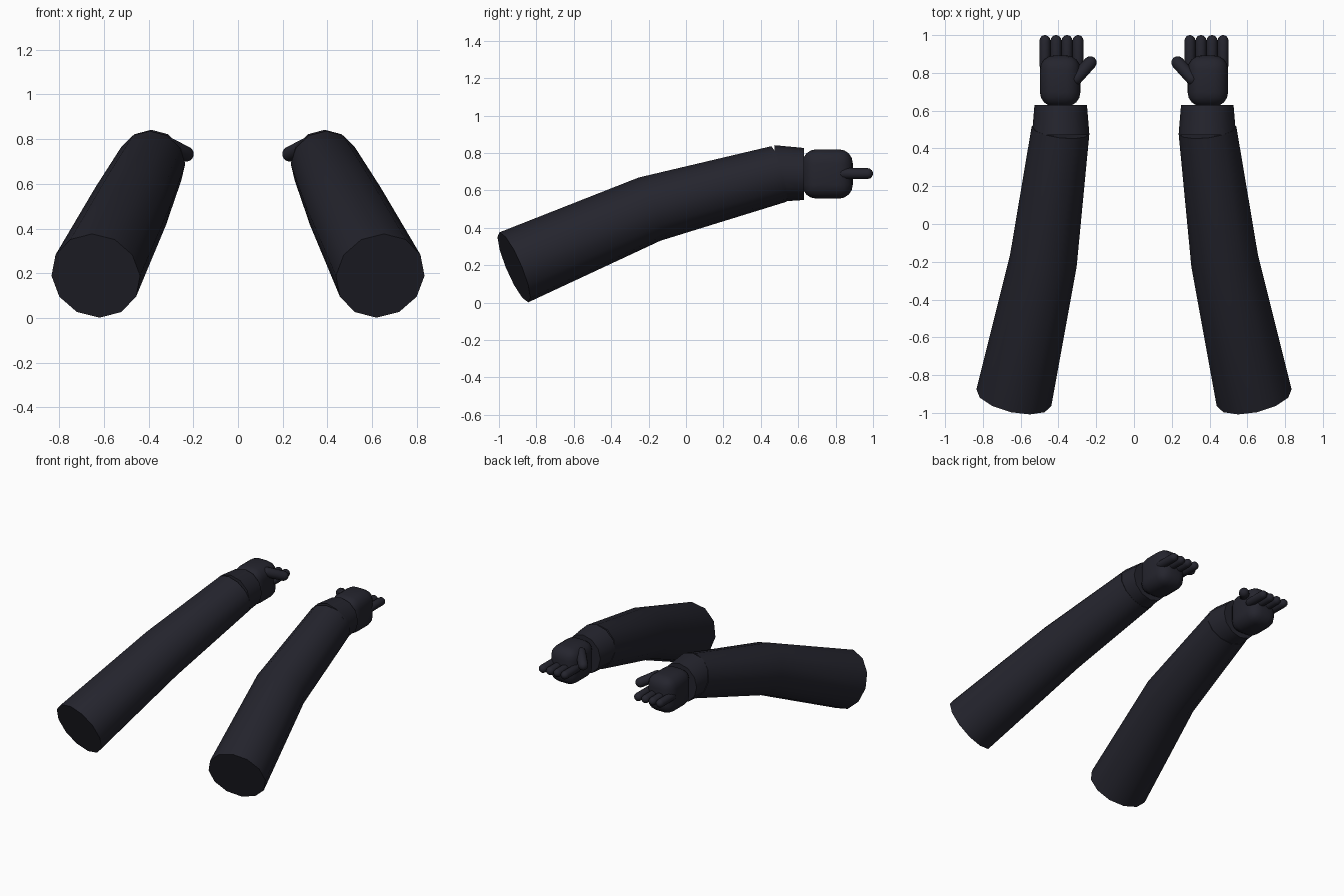
import bpy, bmesh, math
from mathutils import Vector

if "Cube" in bpy.data.objects:
    bpy.data.objects.remove(bpy.data.objects["Cube"])

cloth = bpy.data.materials.new("dark_navy")
cloth.diffuse_color = (0.018, 0.018, 0.027, 1)
cloth.use_nodes = True
cloth.node_tree.nodes["Principled BSDF"].inputs["Base Color"].default_value = cloth.diffuse_color


def finish(name, bm, angle):
    bmesh.ops.recalc_face_normals(bm, faces=bm.faces)
    me = bpy.data.meshes.new(name)
    bm.to_mesh(me)
    bm.free()
    me.materials.append(cloth)
    ob = bpy.data.objects.new(name, me)
    bpy.context.collection.objects.link(ob)
    bpy.ops.object.select_all(action='DESELECT')
    ob.select_set(True)
    bpy.context.view_layer.objects.active = ob
    bpy.ops.object.shade_smooth_by_angle(angle=math.radians(angle))
    return ob


def loft(name, rings, sides=12, angle=40):
    """Capped tube through rings of (centre, axis, radius)."""
    bm = bmesh.new()
    loops = []
    for centre, axis, r in rings:
        axis = Vector(axis).normalized()
        right = axis.cross(Vector((0, 0, 1))).normalized()
        up = right.cross(axis)
        loops.append([bm.verts.new(Vector(centre)
                      + right * r * math.sin(2 * math.pi * i / sides)
                      + up * r * math.cos(2 * math.pi * i / sides)) for i in range(sides)])
    for a, b in zip(loops, loops[1:]):
        for i in range(sides):
            j = (i + 1) % sides
            bm.faces.new((a[i], a[j], b[j], b[i]))
    bm.faces.new(loops[0])
    bm.faces.new(loops[-1])
    return finish(name, bm, angle)


def capsule(name, start, end, r):
    """Rounded rod whose tips reach start and end."""
    start, end = Vector(start), Vector(end)
    d = (end - start).normalized()
    rings = []
    for base, sign, steps in ((start + d * r, -1, (80, 55, 28, 0)), (end - d * r, 1, (0, 28, 55, 80))):
        for deg in steps:
            t = math.radians(deg)
            rings.append((base + d * sign * r * math.sin(t), d, r * math.cos(t)))
    return loft(name, rings, 12, 60)


def palm(name, centre, size, bevel):
    bm = bmesh.new()
    bmesh.ops.create_cube(bm, size=1)
    for v in bm.verts:
        v.co = Vector(centre) + Vector([c * s for c, s in zip(v.co, size)])
    bmesh.ops.bevel(bm, geom=bm.edges[:], offset=bevel, segments=4, profile=0.5, affect='EDGES')
    return finish(name, bm, 60)


for side, s in (("left", -1), ("right", 1)):
    # bent sleeve, tapering towards the wrist
    loft(side + "_sleeve", [
        ((s * 0.636, -0.92, 0.189), (-s * 0.20, 0.90, 0.385), 0.203),
        ((s * 0.48, -0.195, 0.50), (-s * 0.16, 0.93, 0.33), 0.179),
        ((s * 0.389, 0.497, 0.688), (-s * 0.12, 0.96, 0.27), 0.154)])
    # cuff
    loft(side + "_cuff", [
        ((s * 0.388, 0.472, 0.69), (0, 1, 0), 0.152),
        ((s * 0.388, 0.63, 0.688), (0, 1, 0), 0.139)])
    # hand
    palm(side + "_palm", (s * 0.391, 0.757, 0.688), (0.214, 0.27, 0.264), 0.075)
    for i in range(4):
        x = s * (0.296 + 0.0585 * i)
        capsule(f"{side}_finger_{i + 1}", (x, 0.81, 0.69), (x, 1.0, 0.69), 0.029)
    capsule(side + "_thumb", (s * 0.33, 0.745, 0.785), (s * 0.21, 0.878, 0.722), 0.034)
